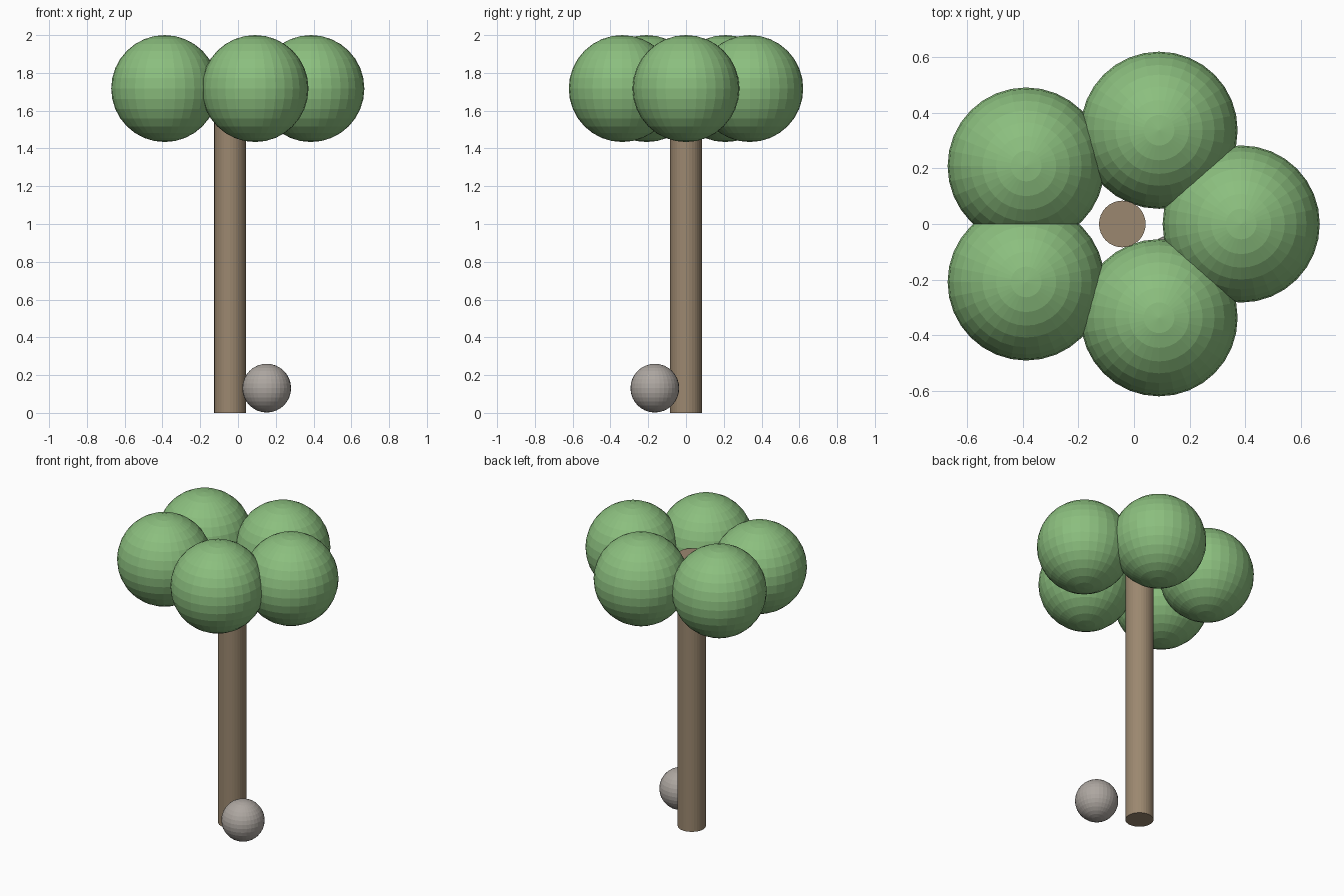
import bpy
from math import cos, sin, tau

if "Cube" in bpy.data.objects:
    bpy.data.objects.remove(bpy.data.objects["Cube"])


def make_material(name, rgb):
    mat = bpy.data.materials.new(name)
    mat.use_nodes = True
    colour = (*rgb, 1.0)
    mat.diffuse_color = colour
    mat.node_tree.nodes["Principled BSDF"].inputs["Base Color"].default_value = colour
    return mat


def finish(name, mat):
    obj = bpy.context.object
    obj.name = name
    obj.data.materials.append(mat)
    return obj


def ball(name, radius, location, mat):
    bpy.ops.mesh.primitive_uv_sphere_add(
        segments=32, ring_count=16, radius=radius, location=location)
    return finish(name, mat)


leaf_green = make_material("leaf green", (0.26, 0.52, 0.21))
bark_brown = make_material("bark brown", (0.33, 0.245, 0.16))
stone_grey = make_material("stone grey", (0.42, 0.385, 0.355))

TRUNK_X = -0.042
TRUNK_HEIGHT = 1.785

# Trunk
bpy.ops.mesh.primitive_cylinder_add(
    vertices=32, radius=0.084, depth=TRUNK_HEIGHT,
    location=(TRUNK_X, 0, TRUNK_HEIGHT / 2))
finish("trunk", bark_brown)

# Crown: five leaf balls in an oval ring around the trunk
for i in range(5):
    angle = tau * i / 5
    centre = (TRUNK_X + 0.428 * cos(angle), 0.355 * sin(angle), 1.717)
    ball(f"leaf_ball_{i + 1}", 0.283, centre, leaf_green)

# Stone beside the trunk
ball("stone", 0.129, (0.152, -0.165, 0.131), stone_grey)
